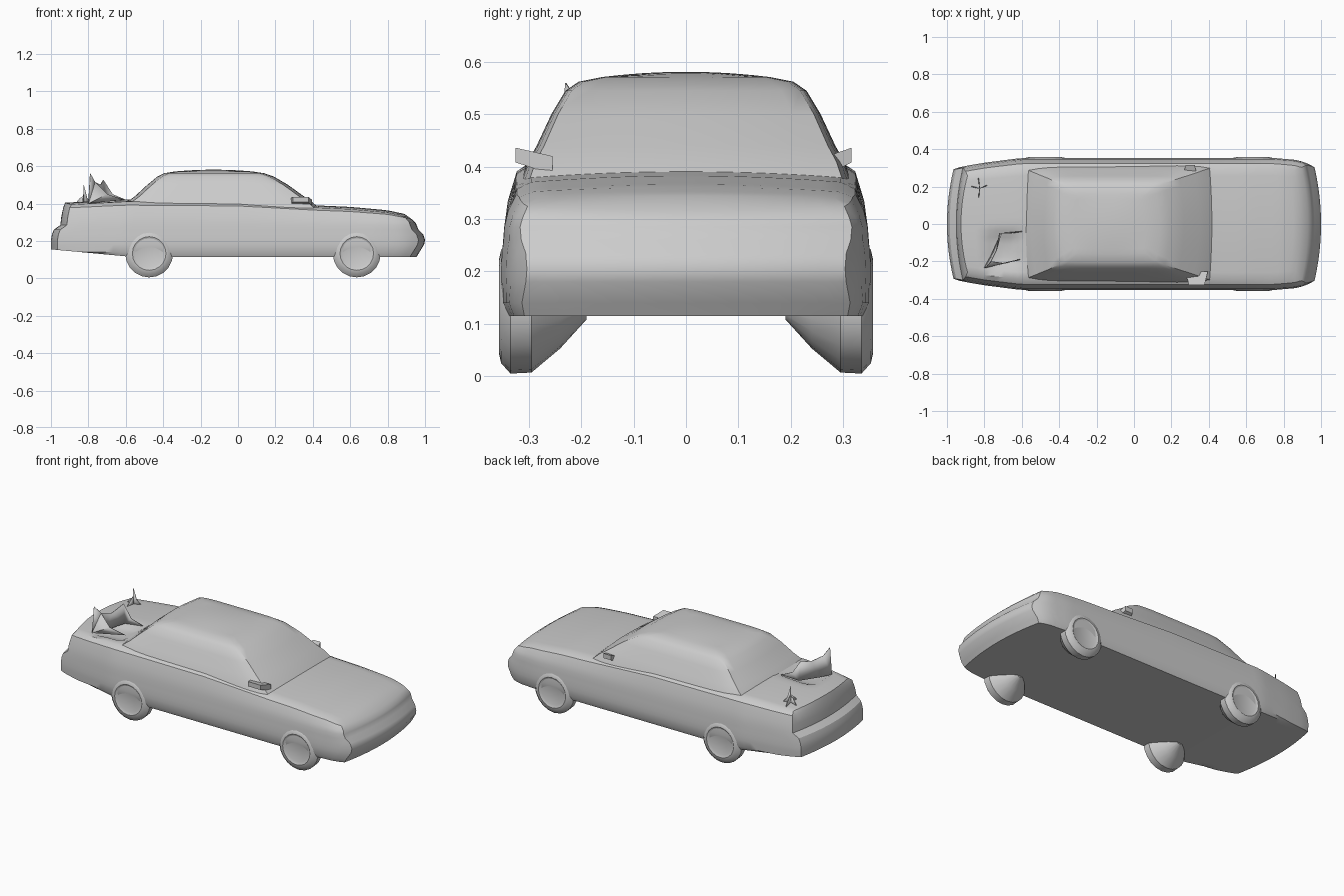
import bpy, bmesh, math
from mathutils import Vector

cube = bpy.data.objects.get("Cube")
if cube:
    bpy.data.objects.remove(cube, do_unlink=True)

paint = bpy.data.materials.new("plain_grey")
paint.use_nodes = True
GREY = (0.6, 0.6, 0.6, 1)
paint.diffuse_color = GREY
paint.node_tree.nodes["Principled BSDF"].inputs["Base Color"].default_value = GREY
paint.node_tree.nodes["Principled BSDF"].inputs["Roughness"].default_value = 0.8


def finish(name, bm, angle=30):
    mesh = bpy.data.meshes.new(name)
    bm.to_mesh(mesh)
    bm.free()
    mesh.materials.append(paint)
    obj = bpy.data.objects.new(name, mesh)
    bpy.context.collection.objects.link(obj)
    bpy.ops.object.select_all(action='DESELECT')
    bpy.context.view_layer.objects.active = obj
    obj.select_set(True)
    bpy.ops.object.shade_smooth_by_angle(angle=math.radians(angle))
    return obj


def interp(points, x):
    """Piecewise linear curve through rows of (key, value, ...)."""
    if x <= points[0][0]:
        return points[0][1:]
    for a, b in zip(points, points[1:]):
        if x <= b[0]:
            f = (x - a[0]) / (b[0] - a[0])
            return [p + (q - p) * f for p, q in zip(a[1:], b[1:])]
    return points[-1][1:]


def shaped_box(name, counts, shape):
    """Gridded box surface bent by shape(s, t, u); s and t run -1..1, u is the level."""
    nx, ny, nz = counts
    bm = bmesh.new()
    cache = {}

    def vert(i, j, k):
        if (i, j, k) not in cache:
            cache[i, j, k] = bm.verts.new(shape(2 * i / nx - 1, 2 * j / ny - 1, k))
        return cache[i, j, k]

    for k in (0, nz):
        for i in range(nx):
            for j in range(ny):
                bm.faces.new([vert(i + a, j + b, k) for a, b in ((0, 0), (1, 0), (1, 1), (0, 1))])
    for j in (0, ny):
        for i in range(nx):
            for k in range(nz):
                bm.faces.new([vert(i + a, j, k + b) for a, b in ((0, 0), (1, 0), (1, 1), (0, 1))])
    for i in (0, nx):
        for j in range(ny):
            for k in range(nz):
                bm.faces.new([vert(i, j + a, k + b) for a, b in ((0, 0), (1, 0), (1, 1), (0, 1))])
    bmesh.ops.recalc_face_normals(bm, faces=bm.faces)
    return finish(name, bm)


# Lower body: rows of height, rear x, front x, half width
BODY = [(.115, -1, .955, .338), (.14, -1, .97, .35), (.18, -1, .995, .353),
        (.205, -1, 1, .353), (.235, -.995, .99, .351), (.26, -.985, .965, .349),
        (.285, -.95, .955, .347), (.325, -.945, .95, .34),
        (.37, -.935, .93, .323), (.385, -.925, .89, .295)]
DECK = [(-.93, .392), (-.6, .41), (0, .405), (.42, .378), (.6, .37), (.8, .352), (.9, .33), (.95, .315)]
PLAN = [(-1, .83), (-.95, .865), (-.8, .93), (-.6, 1), (.75, 1), (.88, .97), (.94, .93), (1, .86)]
BELT = 6


def body_shape(s, t, u):
    z, rear, front, half = BODY[u]
    x = rear + (front - rear) * (s + 1) / 2
    y = t * half * interp(PLAN, x)[0]
    # bowed ends
    x -= math.copysign(abs(s) ** 8 * .035 * t * t, s)
    if u > BELT:
        low = BODY[BELT][0]
        z = low + (z - low) / (BODY[-1][0] - low) * (interp(DECK, x)[0] - low)
    if u == len(BODY) - 1:
        z += .012 * (1 - t * t)
        # crushed area of the boot lid
        d = max(abs(x + .69) / .11, abs(y + .14) / .11)
        z -= .03 * max(0, 1 - d ** 3)
    # rising rear underside
    z = max(z, .115 + .04 * max(0, min(1, (-x - .57) / .43)))
    return Vector((x, y, z))


shaped_box("body", (48, 16, len(BODY) - 1), body_shape)

# Cabin: rows of height, rear x, front x, half width
CABIN = [(.36, -.63, .45, .32), (.41, -.59, .395, .302), (.44, -.55, .35, .285), (.5, -.485, .267, .257),
         (.545, -.43, .19, .23), (.562, -.395, .14, .205), (.571, -.34, .08, .16)]


def cabin_shape(s, t, u):
    z, rear, front, half = CABIN[u]
    x = rear + (front - rear) * (s + 1) / 2
    y = t * half * (1 - .05 * s ** 6)
    x -= math.copysign(abs(s) ** 4 * .025 * t * t, s)
    if u == len(CABIN) - 1:
        z += .01 * (1 - t * t) * (1 - s * s)
    return Vector((x, y, z))


shaped_box("cabin", (16, 12, len(CABIN) - 1), cabin_shape)

# Wheels: turned profile of (distance out from centre, radius), tapering inward
TYRE = [(.19, .025), (.24, .08), (.295, .126), (.335, .128), (.353, .108), (.357, .09), (.35, .075), (.354, 0)]


def wheel(name, x, side):
    bm = bmesh.new()
    sides = 20
    rings = []
    for y, r in TYRE:
        rings.append([bm.verts.new((x + r * math.cos(a * math.tau / sides), side * y,
                                    .133 + r * math.sin(a * math.tau / sides))) for a in range(sides)])
    for a, b in zip(rings, rings[1:]):
        for i in range(sides):
            n = (i + 1) % sides
            bm.faces.new((a[i], a[n], b[n], b[i]))
    bm.faces.new(rings[0])
    bmesh.ops.remove_doubles(bm, verts=bm.verts, dist=.0005)
    bmesh.ops.recalc_face_normals(bm, faces=bm.faces)
    finish(name, bm)


for end, x in (("front", .635), ("rear", -.475)):
    for label, side in (("left", 1), ("right", -1)):
        wheel(f"{end}_{label}_wheel", x, side)


# Door mirrors: wedges that widen toward the outer end
def mirror(name, side, x, length, inner, outer):
    bm = bmesh.new()
    bmesh.ops.create_cube(bm, size=1)
    for v in bm.verts:
        out = v.co.y > 0
        v.co = Vector((x + v.co.x * length * (.7 if out else 1),
                       side * (outer if out else inner),
                       (.436 if out else .42) if v.co.z > 0 else (.408 if out else .385)))
    bmesh.ops.recalc_face_normals(bm, faces=bm.faces)
    finish(name, bm)


mirror("left_mirror", 1, .3, .07, .27, .316)
mirror("right_mirror", -1, .335, .12, .255, .325)


# Torn metal on the boot lid: thin sheets
def sheet(name, points, faces):
    bm = bmesh.new()
    verts = [bm.verts.new(p) for p in points]
    for f in faces:
        bm.faces.new([verts[i] for i in f])
    obj = finish(name, bm, 10)
    mod = obj.modifiers.new("thickness", 'SOLIDIFY')
    mod.thickness = .004
    mod.offset = 0


sheet("torn_flap",
      [(-.8, -.235, .4), (-.79, -.23, .56), (-.765, -.2, .515), (-.735, -.14, .5), (-.72, -.05, .525),
       (-.71, -.05, .41), (-.76, -.16, .4), (-.7, -.21, .45), (-.61, -.19, .42), (-.6, -.04, .42), (-.67, -.05, .45)],
      [(0, 1, 2, 6), (2, 3, 6), (3, 4, 5, 6), (0, 2, 7), (0, 7, 8), (4, 10, 5), (10, 9, 5)])

for i, (angle, reach, top) in enumerate(((.4, .05, .5), (1.7, .06, .45), (2.9, .05, .44), (4.6, .06, .45))):
    cx, cy = -.825, .19
    dx, dy = math.cos(angle) * reach, math.sin(angle) * reach
    sheet(f"boot_shard_{i + 1}",
          [(cx, cy, .39), (cx + dx, cy + dy, .395), (cx + dx * .4, cy + dy * .4, .43), (cx, cy, top)],
          [(0, 1, 2, 3)])
